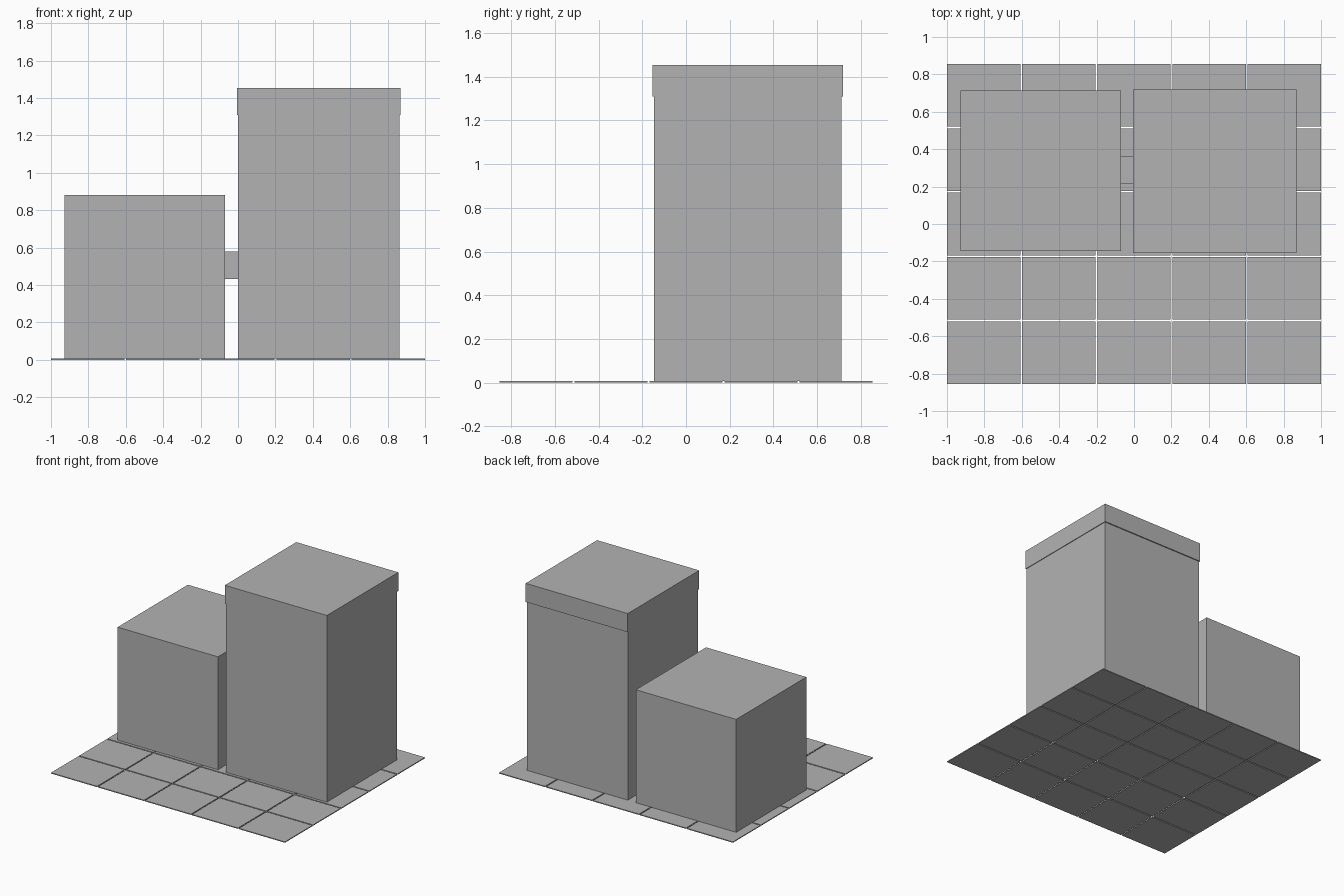
import bpy

old = bpy.data.objects.get("Cube")
if old:
    bpy.data.objects.remove(old, do_unlink=True)

grey = bpy.data.materials.new("plain_grey")
grey.use_nodes = True
colour = (0.45, 0.45, 0.45, 1)
grey.diffuse_color = colour
grey.node_tree.nodes["Principled BSDF"].inputs["Base Color"].default_value = colour


def box(name, x, y, z):
    """Add a box from its (min, max) range on each axis."""
    ranges = (x, y, z)
    bpy.ops.mesh.primitive_cube_add(size=1, location=[(a + b) / 2 for a, b in ranges])
    obj = bpy.context.object
    obj.name = obj.data.name = name
    obj.scale = [b - a for a, b in ranges]
    bpy.ops.object.transform_apply(location=False, rotation=False, scale=True)
    obj.data.materials.append(grey)
    return obj


# Paved base: a grid of thin slabs with narrow joints
COUNT, GAP, THICK = 5, 0.009, 0.007
WIDTH, DEPTH = 2.0, 1.71
step_x, step_y = (WIDTH + GAP) / COUNT, (DEPTH + GAP) / COUNT
for row in range(COUNT):
    for col in range(COUNT):
        x, y = col * step_x - WIDTH / 2, row * step_y - DEPTH / 2
        box(f"floor_tile_{row}_{col}", (x, x + step_x - GAP),
            (y, y + step_y - GAP), (0, THICK))

# Low block, tall tower with overhanging cap, and the link between them
box("low_block", (-0.928, -0.07), (-0.145, 0.713), (THICK, 0.88))
box("tall_tower", (0.0, 0.863), (-0.147, 0.711), (THICK, 1.31))
box("tower_cap", (-0.005, 0.868), (-0.154, 0.719), (1.31, 1.454))
box("link_beam", (-0.07, 0.0), (0.215, 0.36), (0.433, 0.578))
